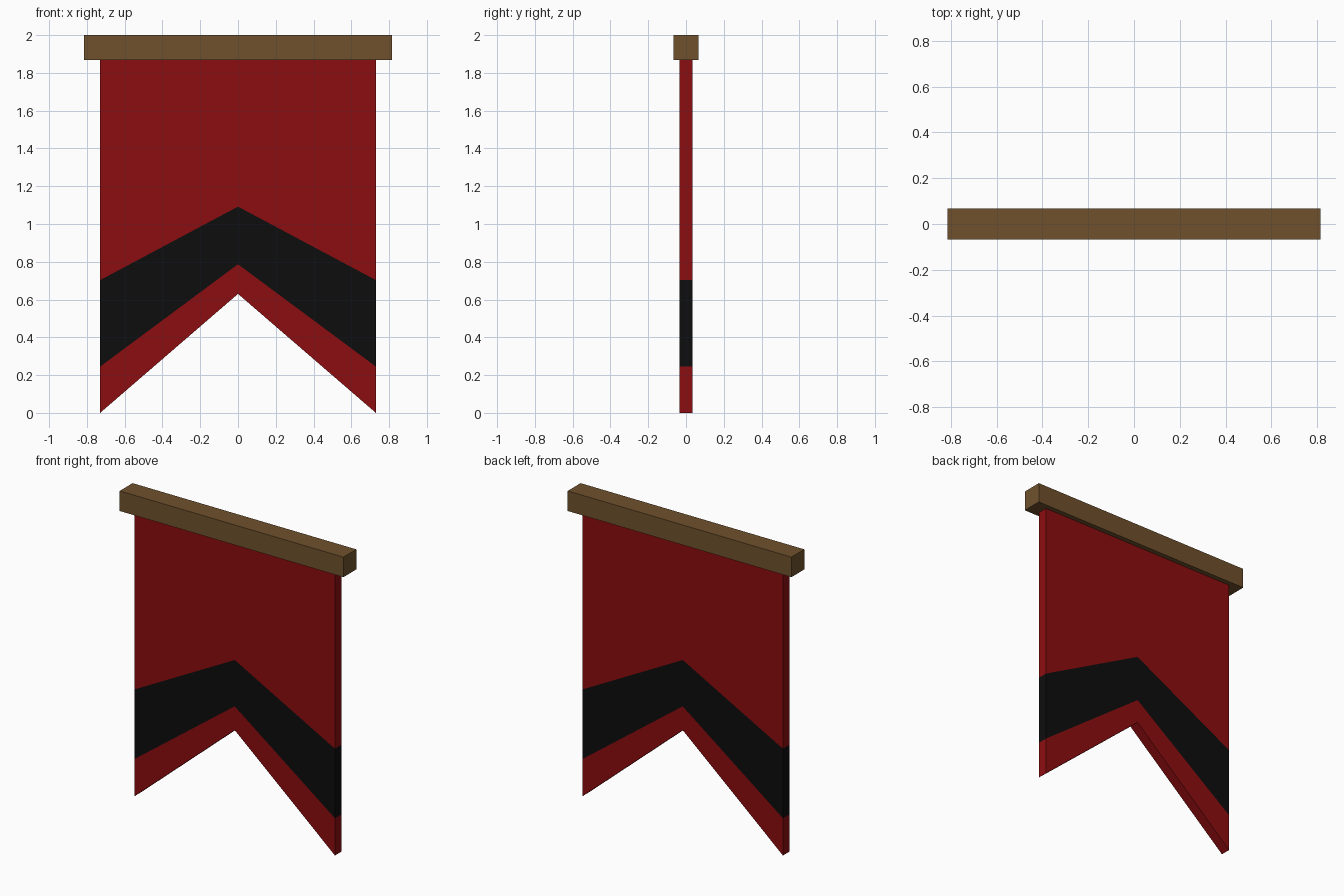
import bpy
import bmesh

if "Cube" in bpy.data.objects:
    bpy.data.objects.remove(bpy.data.objects["Cube"])


def material(name, color):
    m = bpy.data.materials.new(name)
    m.diffuse_color = (*color, 1)
    m.use_nodes = True
    m.node_tree.nodes["Principled BSDF"].inputs["Base Color"].default_value = m.diffuse_color
    return m


red = material("red cloth", (0.265, 0.004, 0.005))
black = material("black stripe", (0.004, 0.004, 0.004))
wood = material("brown wood", (0.162, 0.083, 0.026))


def add_object(name, bm, mats):
    mesh = bpy.data.meshes.new(name)
    bm.to_mesh(mesh)
    bm.free()
    for m in mats:
        mesh.materials.append(m)
    ob = bpy.data.objects.new(name, mesh)
    bpy.context.collection.objects.link(ob)
    return ob


# Swallowtail cloth: flat sheet in three bands, thickened evenly
HALF_W = 0.73
levels = [(0.0, 0.63), (0.245, 0.787), (0.703, 1.092), (1.87, 1.87)]  # edge z, centre z
bm = bmesh.new()
rows = [[bm.verts.new((x, 0, z)) for x, z in ((-HALF_W, e), (0, c), (HALF_W, e))]
        for e, c in levels]
for band, (low, high) in enumerate(zip(rows, rows[1:])):
    for i in range(2):
        f = bm.faces.new((low[i], low[i + 1], high[i + 1], high[i]))
        f.material_index = 1 if band == 1 else 0  # middle band is the chevron
cloth = add_object("banner_cloth", bm, [red, black])
thick = cloth.modifiers.new("thickness", 'SOLIDIFY')
thick.thickness = 0.068
thick.offset = 0

# Square wooden crossbar
bm = bmesh.new()
bmesh.ops.create_cube(bm, size=1)
bmesh.ops.scale(bm, vec=(1.63, 0.134, 0.132), verts=bm.verts)
bmesh.ops.translate(bm, vec=(0, 0, 1.934), verts=bm.verts)
add_object("crossbar", bm, [wood])
